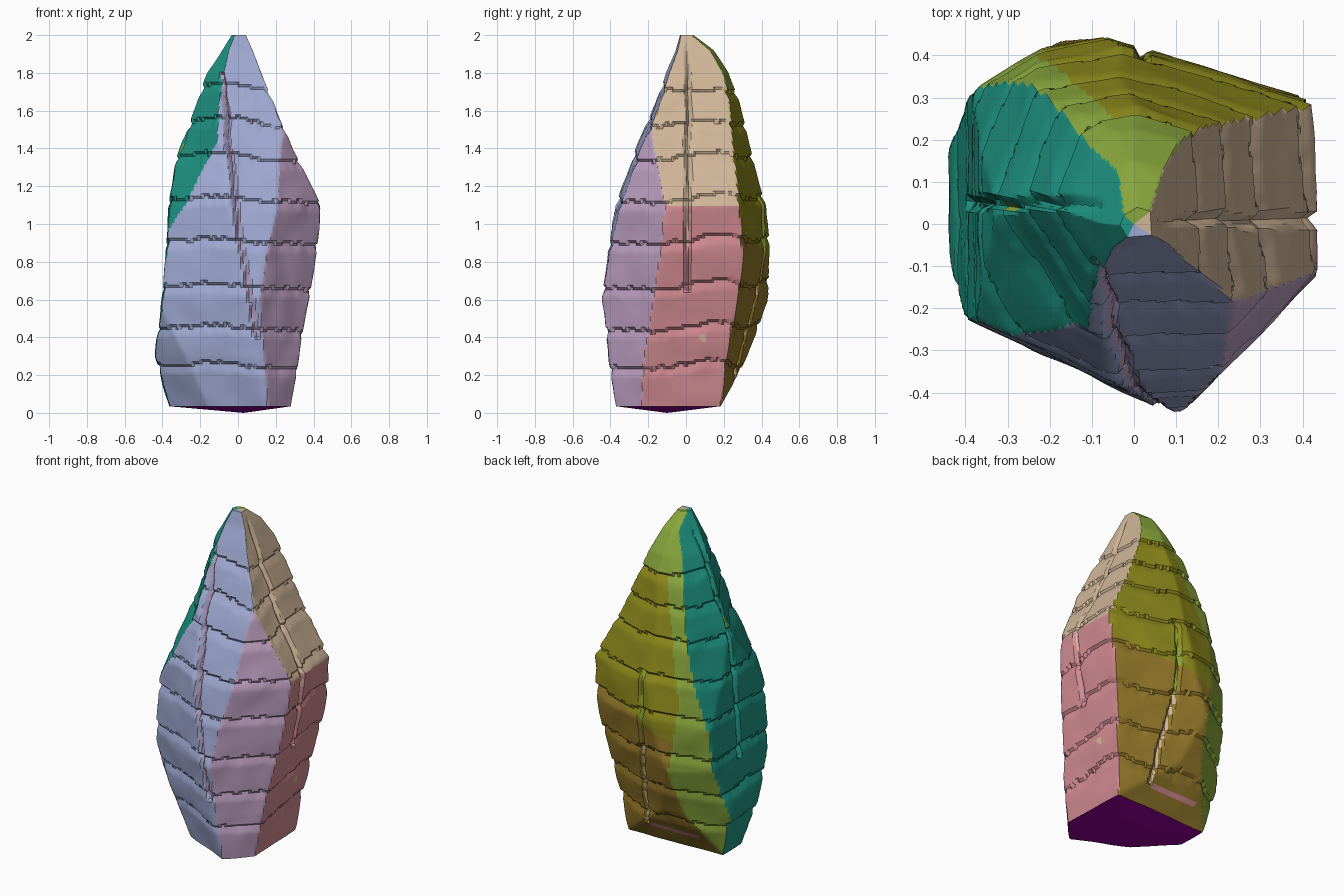
import bpy, bmesh, math
from mathutils import Vector, noise

if "Cube" in bpy.data.objects:
    bpy.data.objects.remove(bpy.data.objects["Cube"], do_unlink=True)

# Flat colours, given as display values and converted to linear
COLOURS = {
    "slate_blue": (160, 170, 211),
    "mauve": (190, 160, 194),
    "pink": (208, 138, 145),
    "tan": (208, 182, 152),
    "olive": (142, 138, 28),
    "ochre": (148, 120, 42),
    "leaf_green": (136, 166, 60),
    "teal": (30, 150, 132),
    "dark_purple": (148, 0, 152),
}
NAMES = list(COLOURS)


def linear(value):
    v = value / 255
    return v / 12.92 if v < 0.04 else ((v + 0.055) / 1.055) ** 2.4


def make_material(name):
    mat = bpy.data.materials.new(name)
    mat.use_nodes = True
    colour = [linear(c) for c in COLOURS[name]] + [1]
    mat.diffuse_color = colour
    node = next(n for n in mat.node_tree.nodes if n.type == "BSDF_PRINCIPLED")
    node.inputs["Base Color"].default_value = colour
    node.inputs["Roughness"].default_value = 0.8
    return mat


def interpolate(xs, ys, x):
    if x <= xs[0]:
        return ys[0]
    for i in range(len(xs) - 1):
        if x <= xs[i + 1]:
            t = (x - xs[i]) / (xs[i + 1] - xs[i])
            return ys[i] + t * (ys[i + 1] - ys[i])
    return ys[-1]


# Each rock face: compass direction, colour, and distance from the axis by height
HEIGHTS = (.03, .3, .6, .85, 1.1, 1.4, 1.65, 1.8, 1.92, 2)
sides = []


def add_side(direction, colour, *distances):
    # Heights past the last distance keep that distance
    distances += distances[-1:] * (len(HEIGHTS) - len(distances))
    sides.append((math.radians(direction), colour, distances))


add_side(275, "slate_blue", .38, .42, .45, .42, .365, .255, .15, .1, .05, .03)
add_side(245, "slate_blue", .27, .335, .37, .37, .36, .27, .3)
add_side(225, "slate_blue", .27, .365, .455, .5)
add_side(316, "mauve", .37, .385, .39, .395, .395, .325, .28, .2, .1, .06)
add_side(3, "pink", .27, .31, .365, .41, .435, .28, .175, .12, .075, .04)
add_side(73, "olive", .25, .295, .365, .405, .395, .32, .27, .22, .14, .04)
add_side(92, "olive", .17, .33, .44, .6)
add_side(100, "olive", .5, .5, .455, .45, .42, .345, .275, .225, .145, .04)
add_side(122, "leaf_green", .33, .39, .46, .47, .45, .385, .285, .21, .13, .03)
add_side(160, "teal", .47, .47, .47, .46, .4, .312, .225, .16, .08, .03)
add_side(212, "teal", .5, .5, .5, .48, .38, .235, .17, .12, .07, .03)
add_side(180, "teal", .36, .44, .4, .38, .365, .32, .24, .16, .1, .05)


def outline(theta, z):
    """Distance to the nearest rock face in a direction, and its colour."""
    best, colour = 9, None
    for direction, name, distances in sides:
        c = math.cos(theta - direction)
        if c > 0.1:
            r = interpolate(HEIGHTS, distances, z) / c
            if r < best:
                best, colour = r, name
    return best, colour


# Upright cracks, one in each main face
def crack(x, y, z):
    """Crack depth from 0 to 1, and the colour inside it."""
    fit = lambda gap: max(0, 1 - abs(gap) / 0.018)
    wobble = 0.012 * noise.noise(Vector((0, 5, z * 6)))
    if y < -abs(x) * 0.8 and 0.4 < z < 1.8:
        path = interpolate((.4, 1, 1.8), (.1, 0, -.09), z)
        return fit(x - path - wobble), "mauve"
    if x > 0 and abs(y) < 0.1 and 0.65 < z < 1.95:
        return fit(y - 0.01 - wobble), "tan" if z > 0.88 else "pink"
    if x < 0 and abs(y) < 0.15 and 0.6 < z < 1.9:
        return fit(y - 0.05 - wobble), "leaf_green" if 1.36 < z < 1.42 else "teal"
    if y > abs(x) and 0.15 < z < 1.15:
        path = interpolate((.2, .7), (.09, .02), z)
        return fit(x - path - wobble), "tan" if z < 0.7 else "leaf_green"
    return 0, None


# Level beds of stone, undercut along each bedding line
BEDS = (.26, .46, .68, .92, 1.14, 1.36, 1.54, 1.72)


def bedding(x, y, z):
    shift = 0.05 * noise.noise(Vector((x * 3, y * 3, 2)))
    shift += 0.015 * noise.noise(Vector((x * 25, y * 25, 7)))
    depth = 0
    for bed in BEDS:
        below = bed + shift - z
        if 0 < below < 0.05:
            depth = max(depth, 1 - below / 0.05)
    return depth


def surface(theta, z):
    r = outline(theta, z)[0]
    x, y = r * math.cos(theta), r * math.sin(theta)
    fade = min(1, (2 - z) / 0.3)
    r -= fade * (0.016 * bedding(x, y, z) + 0.03 * crack(x, y, z)[0])
    r += fade * 0.008 * noise.noise(Vector((x * 7, y * 7, z * 7)))
    return Vector((r * math.cos(theta), r * math.sin(theta), z))


def face_colour(theta, z):
    r, colour = outline(theta, z)
    x, y = r * math.cos(theta), r * math.sin(theta)
    depth, inside = crack(x, y, z)
    if depth > 0.4:
        return inside
    if colour == "pink":
        # Upper slope, and a small pale spot low down
        if z > 1.1 or math.hypot(y - 0.09, z - 0.4) < 0.02:
            return "tan"
    if colour == "olive":
        # Green cap, and a green strip beside the teal face
        if z > 1.71 or (z > 1 and x < 0.26 * z - 0.495):
            return "leaf_green"
        # Pink seam near the foot of the back
        if abs(z - 0.14) < 0.014 and -0.25 < x < 0.08:
            return "pink"
        if z < 0.84 + 0.3 * x:
            return "ochre"
    return colour


# Rock body: rings of points joined by quads
AROUND, LEVELS = 180, 150
BASE = 0.035
bm = bmesh.new()
step = 2 * math.pi / AROUND
height_at = lambda j: BASE + (2 - BASE) * j / LEVELS
rings = [[bm.verts.new(surface(i * step, height_at(j))) for i in range(AROUND)]
         for j in range(LEVELS + 1)]
foot = bm.verts.new((0.03, -0.1, 0))
peak = bm.verts.new((0, 0, 2))
for i in range(AROUND):
    k = (i + 1) % AROUND
    middle = (i + 0.5) * step
    for j in range(LEVELS):
        face = bm.faces.new((rings[j][i], rings[j][k], rings[j + 1][k], rings[j + 1][i]))
        face.material_index = NAMES.index(face_colour(middle, height_at(j + 0.5)))
    # Underside and tip
    face = bm.faces.new((rings[0][k], rings[0][i], foot))
    face.material_index = NAMES.index("dark_purple")
    face = bm.faces.new((rings[-1][i], rings[-1][k], peak))
    face.material_index = NAMES.index(face_colour(middle, 2))

mesh = bpy.data.meshes.new("standing_stone")
bm.to_mesh(mesh)
bm.free()
for name in NAMES:
    mesh.materials.append(make_material(name))
stone = bpy.data.objects.new("standing_stone", mesh)
bpy.context.collection.objects.link(stone)

# Smooth faces with crisp ridges and ledges
bpy.ops.object.select_all(action="DESELECT")
stone.select_set(True)
bpy.context.view_layer.objects.active = stone
bpy.ops.object.shade_smooth_by_angle(angle=math.radians(25))
